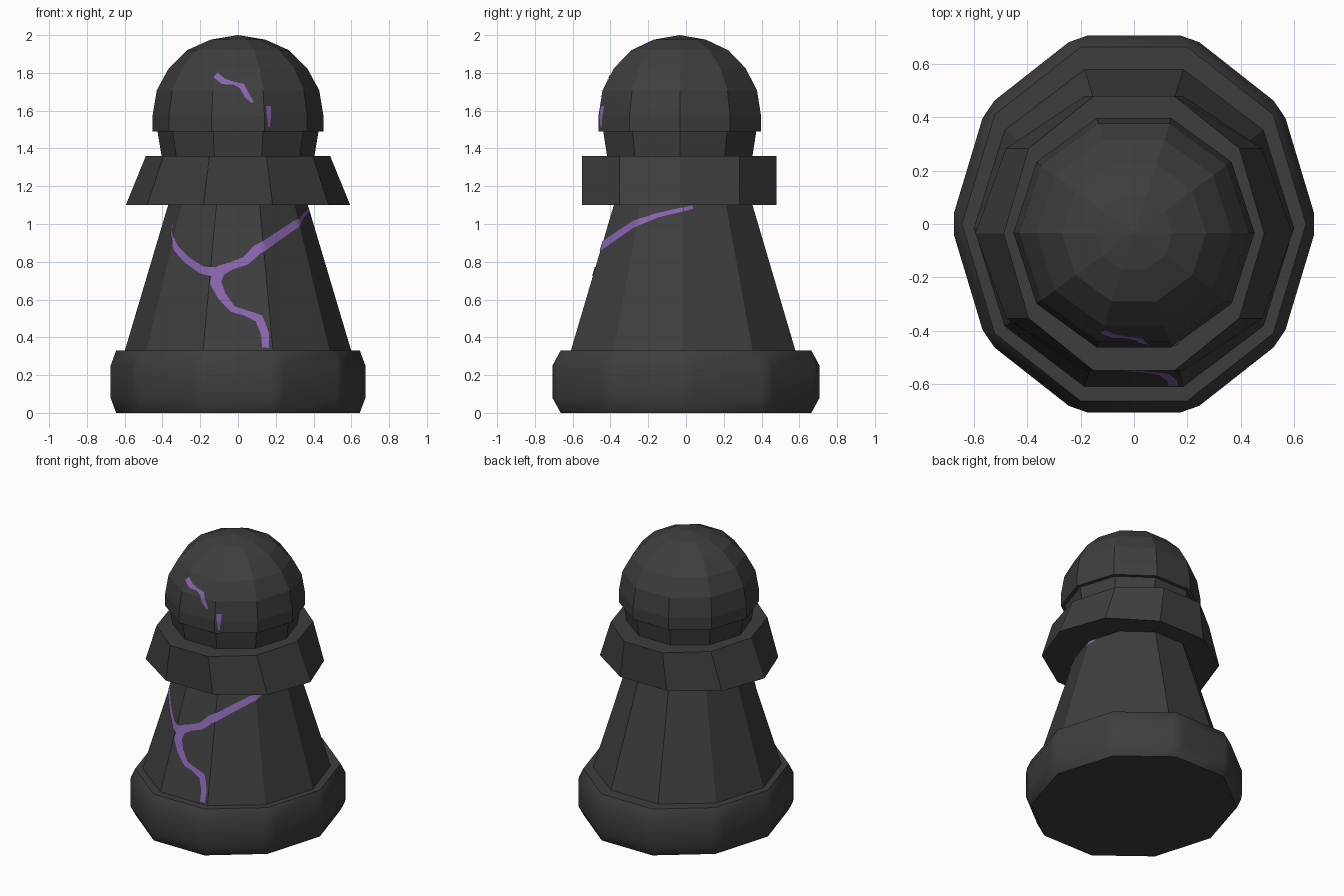
import bpy, bmesh, math
from mathutils import Vector
from mathutils.bvhtree import BVHTree

if "Cube" in bpy.data.objects:
    bpy.data.objects.remove(bpy.data.objects["Cube"])

N = 10


def material(name, rgb):
    m = bpy.data.materials.new(name)
    m.diffuse_color = (*rgb, 1)
    m.use_nodes = True
    m.node_tree.nodes["Principled BSDF"].inputs["Base Color"].default_value = m.diffuse_color
    return m


DARK = material("dark_stone", (0.048, 0.048, 0.048))
PURPLE = material("purple_crack", (0.25, 0.13, 0.43))


def make_object(name, bm, mat):
    me = bpy.data.meshes.new(name)
    bm.to_mesh(me)
    ob = bpy.data.objects.new(name, me)
    bpy.context.collection.objects.link(ob)
    me.materials.append(mat)
    return ob


def stack(rings, yc, apex=None):
    """Ten-sided solid through rings of (z, x radius, y radius)."""
    bm = bmesh.new()
    loops = [[bm.verts.new((rx * math.cos(k * math.tau / N),
                            yc + ry * math.sin(k * math.tau / N), z))
              for k in range(N)] for z, rx, ry in rings]
    for a, b in zip(loops, loops[1:]):
        for k in range(N):
            j = (k + 1) % N
            bm.faces.new((a[k], a[j], b[j], b[k]))
    bm.faces.new(loops[0][::-1])
    top = loops[-1]
    if apex is None:
        bm.faces.new(top)
    else:
        tip = bm.verts.new((0, yc, apex))
        for k in range(N):
            bm.faces.new((top[k], top[(k + 1) % N], tip))
    bm.normal_update()
    return bm


# base: bevelled ten-sided slab with soft corners
bm = stack([(0, 0.687, 0.687), (0.165, 0.687, 0.687)], 0)
bmesh.ops.bevel(bm, geom=bm.edges[:], offset=0.04, segments=1, affect='EDGES')
bmesh.ops.scale(bm, vec=(1, 1.082, 2), verts=bm.verts[:])
base = make_object("base", bm, DARK)
bpy.context.view_layer.objects.active = base
base.select_set(True)
bpy.ops.object.shade_smooth_by_angle(angle=math.radians(32))
wn = base.modifiers.new("weighted", 'WEIGHTED_NORMAL')
wn.keep_sharp = True

# tapered body
body_bm = stack([(0.32, 0.602, 0.628), (1.10, 0.37, 0.386), (1.2, 0.34, 0.355)], -0.015)
make_object("body", body_bm, DARK)

# collar: narrows only from side to side
make_object("collar", stack([(1.10, 0.594, 0.5415), (1.36, 0.488, 0.5415)], -0.035), DARK)

# neck under the head
make_object("neck", stack([(1.35, 0.403, 0.403), (1.49, 0.426, 0.426)], -0.033), DARK)

# domed head
profile = [(1.49, 0.452), (1.575, 0.452), (1.708, 0.43), (1.825, 0.366),
           (1.92, 0.27), (1.976, 0.145)]
head_bm = stack([(z, r, r) for z, r in profile], -0.033, apex=2.0)
make_object("head", head_bm, DARK)


def crack(name, target, yc, pts):
    """Ribbon laid on a surface; points are (degrees from front, z, width)."""
    tree = BVHTree.FromBMesh(target)

    def on_surface(a, z):
        d = Vector((math.sin(a), -math.cos(a), 0))
        hit = tree.ray_cast(Vector((0, yc, z)) + d * 2, -d)[0]
        return hit + d * 0.004

    def radius(z):
        return (on_surface(0, z) - Vector((0, yc, z))).length

    path = []
    for (a0, z0, w0), (a1, z1, w1) in zip(pts, pts[1:]):
        for i in range(6):
            t = i / 6
            path.append((math.radians(a0 + (a1 - a0) * t), z0 + (z1 - z0) * t, w0 + (w1 - w0) * t))
    a, z, w = pts[-1]
    path.append((math.radians(a), z, w))
    bm = bmesh.new()
    rows = []
    for i, (a, z, w) in enumerate(path):
        p, q = path[max(i - 2, 0)], path[min(i + 2, len(path) - 1)]
        r = radius(z)
        t = Vector(((q[0] - p[0]) * r, q[1] - p[1])).normalized()
        n = Vector((-t.y, t.x)) * w / 2
        rows.append([bm.verts.new(on_surface(a + s * n.x / r, z + s * n.y))
                     for s in (-1, 0, 1)])
    for p, q in zip(rows, rows[1:]):
        for k in range(2):
            bm.faces.new((p[k], p[k + 1], q[k + 1], q[k]))
    bm.normal_update()
    for f in bm.faces:
        c = f.calc_center_median()
        if f.normal.dot(c - Vector((0, yc, c.z))) < 0:
            f.normal_flip()
    make_object(name, bm, PURPLE)


# cracks in the body
crack("main_crack", body_bm, -0.015, [
    (13.8, 0.345, 0.035), (14, 0.42, 0.04), (11.5, 0.5, 0.045), (4, 0.53, 0.03),
    (-3, 0.55, 0.035), (-9.5, 0.62, 0.045), (-13.5, 0.69, 0.055), (-12, 0.75, 0.06),
    (-4, 0.78, 0.04), (5, 0.805, 0.045), (13, 0.865, 0.05), (29, 0.93, 0.045),
    (48, 0.995, 0.04), (68, 1.045, 0.025), (98, 1.09, 0.02)])
crack("branch_crack", body_bm, -0.015, [
    (-13, 0.745, 0.05), (-23, 0.755, 0.04), (-37, 0.81, 0.035), (-48, 0.87, 0.03),
    (-53, 0.92, 0.02), (-59, 0.95, 0.02), (-64, 1.0, 0.02)])

# small cracks in the head
crack("upper_crack", head_bm, -0.033, [
    (-18, 1.79, 0.03), (-11, 1.755, 0.03), (-3, 1.745, 0.015), (3, 1.73, 0.03),
    (6.5, 1.68, 0.03), (10.5, 1.645, 0.015)])
crack("side_crack", head_bm, -0.033, [(21.5, 1.625, 0.03), (21.5, 1.57, 0.025), (21.5, 1.51, 0.008)])
